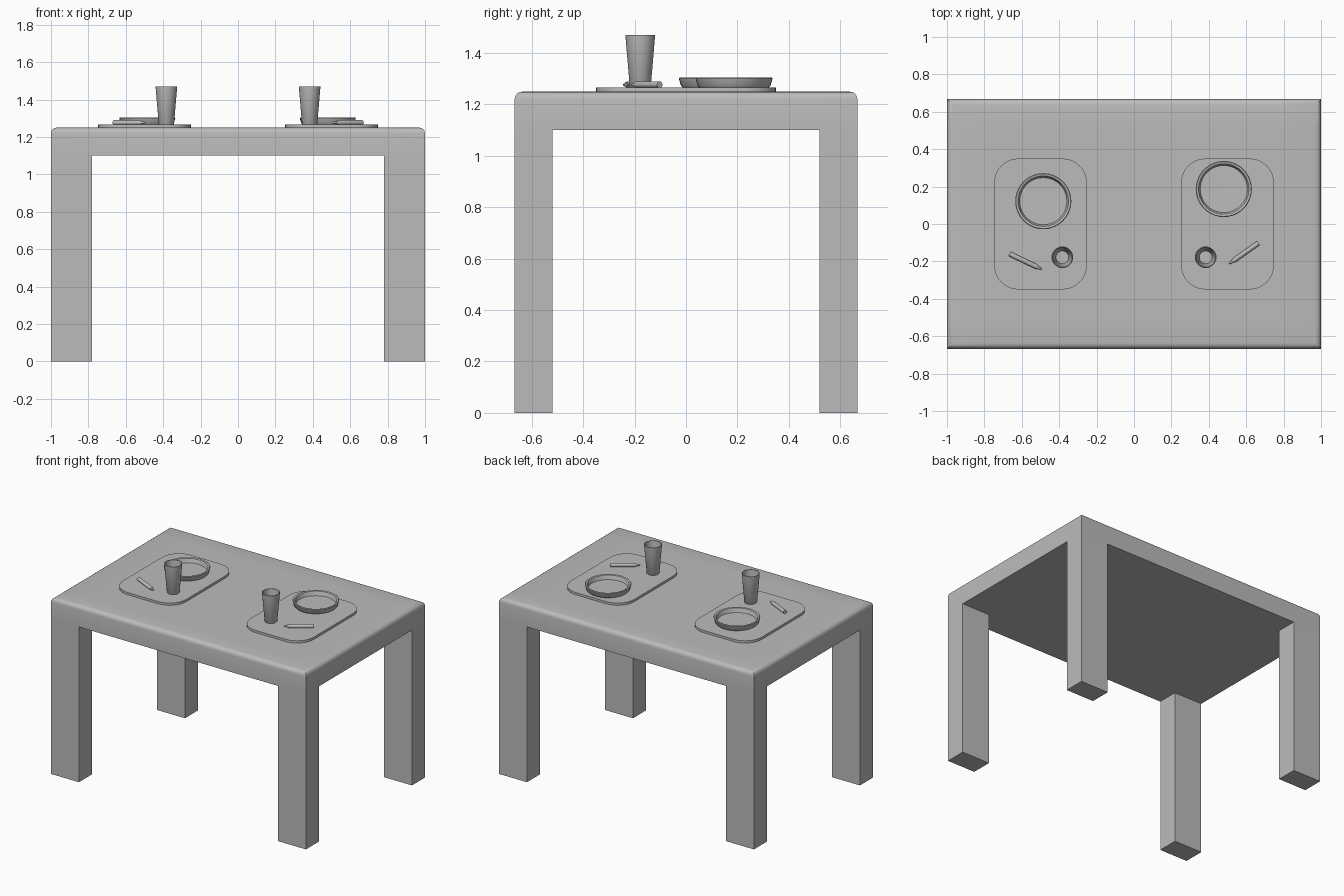
import bpy, bmesh, math
from mathutils import Matrix, Vector

if "Cube" in bpy.data.objects:
    bpy.data.objects.remove(bpy.data.objects["Cube"])

grey = bpy.data.materials.new("plain grey")
grey.diffuse_color = (0.5, 0.5, 0.5, 1)
grey.use_nodes = True
grey.node_tree.nodes["Principled BSDF"].inputs["Base Color"].default_value = grey.diffuse_color


def finish(name, bm, smooth=True):
    bmesh.ops.recalc_face_normals(bm, faces=bm.faces)
    mesh = bpy.data.meshes.new(name)
    bm.to_mesh(mesh)
    bm.free()
    mesh.materials.append(grey)
    ob = bpy.data.objects.new(name, mesh)
    bpy.context.collection.objects.link(ob)
    if smooth:
        bpy.ops.object.select_all(action='DESELECT')
        ob.select_set(True)
        bpy.context.view_layer.objects.active = ob
        bpy.ops.object.shade_smooth_by_angle(angle=math.radians(35))
    return ob


def lathe(name, profile, place, steps=40):
    """Spin an (r, z) profile about the z axis, then place it."""
    bm = bmesh.new()
    verts = [bm.verts.new((r, 0, z)) for r, z in profile]
    edges = [bm.edges.new(p) for p in zip(verts, verts[1:])]
    bmesh.ops.spin(bm, geom=verts + edges, axis=(0, 0, 1), cent=(0, 0, 0),
                   angle=math.tau, steps=steps)
    bmesh.ops.remove_doubles(bm, verts=bm.verts, dist=1e-5)
    bmesh.ops.transform(bm, matrix=place, verts=bm.verts)
    return finish(name, bm)


# table: slab cut into a grid, corners pulled down into legs
W, D, LX, LY = 1.0, 0.667, 0.78, 0.52
TOP, UNDER = 1.25, 1.10
bm = bmesh.new()
bmesh.ops.create_cube(bm, size=1, matrix=Matrix.Translation((0, 0, (TOP + UNDER) / 2))
                      @ Matrix.Diagonal((2 * W, 2 * D, TOP - UNDER, 1)))
for co, no in (((LX, 0, 0), (1, 0, 0)), ((-LX, 0, 0), (1, 0, 0)),
               ((0, LY, 0), (0, 1, 0)), ((0, -LY, 0), (0, 1, 0))):
    bmesh.ops.bisect_plane(bm, geom=bm.verts[:] + bm.edges[:] + bm.faces[:],
                           plane_co=co, plane_no=no)
bm.normal_update()
corners = [f for f in bm.faces if f.normal.z < -0.9
           and abs(f.calc_center_median().x) > LX and abs(f.calc_center_median().y) > LY]
feet = bmesh.ops.extrude_discrete_faces(bm, faces=corners)["faces"]
for f in feet:
    for v in f.verts:
        v.co.z = 0
# rounded top rim
rim = [e for e in bm.edges if all(v.co.z > TOP - 0.001 for v in e.verts)
       and (all(abs(v.co.x) > W - 0.001 for v in e.verts)
            or all(abs(v.co.y) > D - 0.001 for v in e.verts))]
bmesh.ops.bevel(bm, geom=rim, offset=0.03, segments=4, profile=0.5, affect='EDGES')
finish("table", bm)


def placemat(name, cx):
    """Thin rounded rectangle."""
    bm = bmesh.new()
    hx, hy, r = 0.248, 0.35, 0.13
    pts = []
    for i, (sx, sy) in enumerate(((1, 1), (-1, 1), (-1, -1), (1, -1))):
        for k in range(9):
            a = math.radians(90 * i + 90 * k / 8)
            pts.append(bm.verts.new((cx + sx * (hx - r) + r * math.cos(a),
                                     sy * (hy - r) + r * math.sin(a), TOP)))
    face = bm.faces.new(pts)
    new = bmesh.ops.extrude_face_region(bm, geom=[face])["geom"]
    bmesh.ops.translate(bm, vec=(0, 0, 0.016),
                        verts=[v for v in new if isinstance(v, bmesh.types.BMVert)])
    finish(name, bm)


MAT = TOP + 0.016
PLATE = [(0, 0), (0.135, 0), (0.142, 0.008), (0.15, 0.036), (0.146, 0.039),
         (0.135, 0.036), (0.126, 0.008), (0, 0.006)]
CUP = [(0, 0), (0.038, 0), (0.041, 0.004), (0.058, 0.205), (0.053, 0.205),
       (0.034, 0.012), (0, 0.012)]
PEN = [(0, 0), (0.013, 0), (0.013, 0.155), (0.009, 0.168), (0.007, 0.168),
       (0.006, 0.184), (0.002, 0.19), (0, 0.19)]

# settings: side, plate centre, pen end, pen tip
for side, sx, plate, end, tip in (
        ("left", -1, (-0.485, 0.122), (-0.665, -0.160), (-0.487, -0.245)),
        ("right", 1, (0.48, 0.187), (0.665, -0.102), (0.508, -0.213))):
    placemat(side + "_placemat", 0.5 * sx)
    lathe(side + "_plate", PLATE, Matrix.Translation((*plate, MAT)))
    lathe(side + "_cup", CUP, Matrix.Translation((0.383 * sx, -0.178, MAT)), 32)
    start = Vector((*end, MAT + 0.011))
    aim = (Vector((*tip, MAT + 0.011)) - start).to_track_quat('Z', 'Y').to_matrix().to_4x4()
    lathe(side + "_pen", PEN, Matrix.Translation(start) @ aim, 12)
